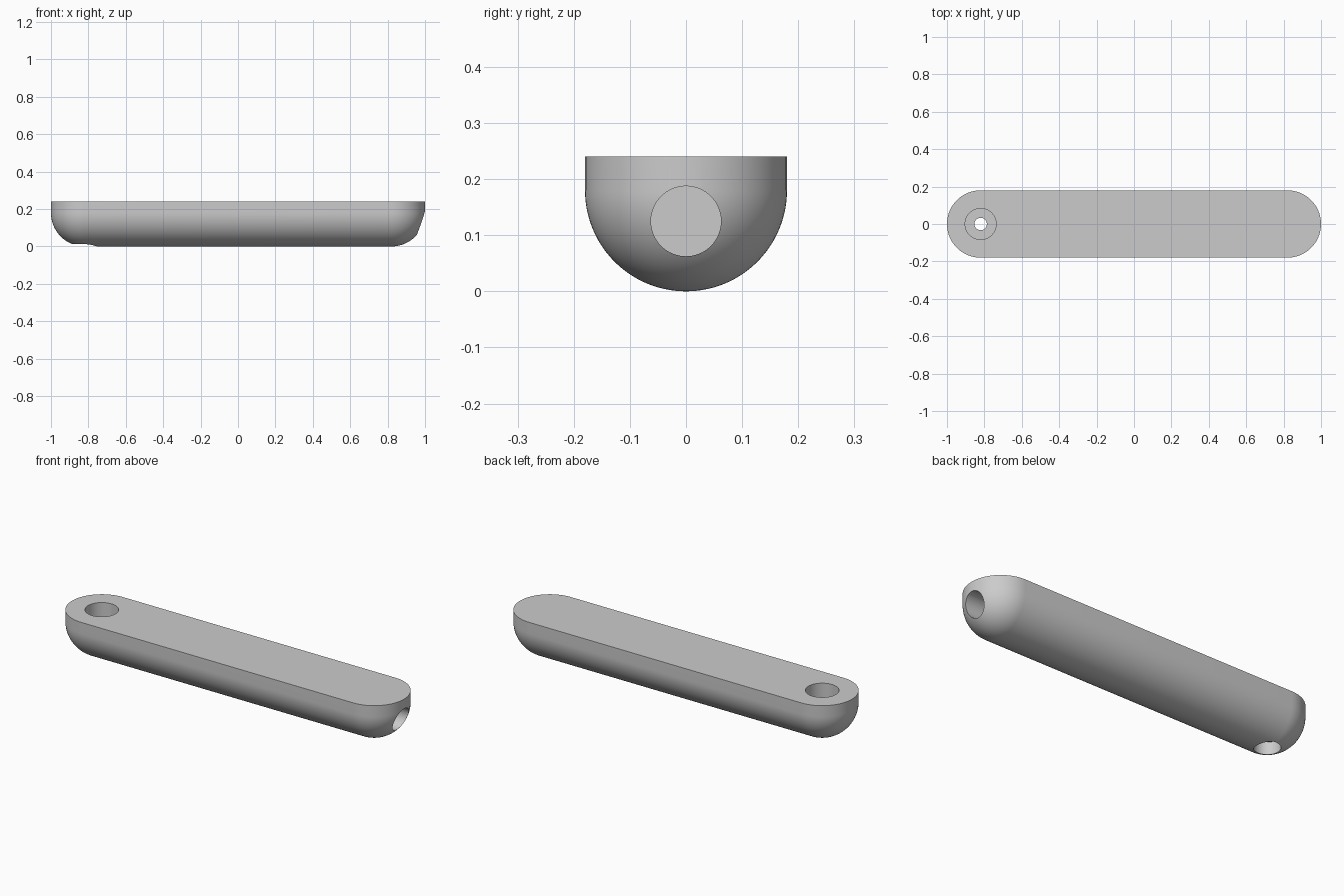
import bpy, bmesh, math
from mathutils import Vector

cube = bpy.data.objects.get("Cube")
if cube:
    bpy.data.objects.remove(cube)

R, HEIGHT = 0.18, 0.24      # end radius and overall height
REACH = 1 - R               # centre of each rounded end
ARC, LEVELS = 40, 28        # segments per end and per quarter round

grey = bpy.data.materials.new("plain grey")
grey.use_nodes = True
GREY = (0.6, 0.6, 0.6, 1)
grey.diffuse_color = GREY
grey.node_tree.nodes["Principled BSDF"].inputs["Base Color"].default_value = GREY


def ring(bm, radius, z):
    """Outline with two half-round ends."""
    verts = []
    for side in (1, -1):
        for i in range(ARC + 1):
            a = math.pi * (i / ARC - 0.5)
            verts.append(bm.verts.new((side * (REACH + radius * math.cos(a)),
                                       side * radius * math.sin(a), z)))
    return verts


# Bar: flat top, straight rim, underside rounded like half a capsule
bm = bmesh.new()
rings = [ring(bm, R, HEIGHT)]
for k in range(LEVELS + 1):
    phi = math.pi / 2 * k / LEVELS
    rings.append(ring(bm, R * math.cos(phi), R - R * math.sin(phi)))
bm.faces.new(rings[0])
for upper, lower in zip(rings, rings[1:]):
    for i in range(len(upper)):
        j = (i + 1) % len(upper)
        bm.faces.new((upper[i], lower[i], lower[j], upper[j]))
bmesh.ops.remove_doubles(bm, verts=bm.verts, dist=1e-5)
bmesh.ops.recalc_face_normals(bm, faces=bm.faces)
mesh = bpy.data.meshes.new("bar")
bm.to_mesh(mesh)
bm.free()
bar = bpy.data.objects.new("bar", mesh)
bpy.context.collection.objects.link(bar)
mesh.materials.append(grey)


def drill(name, start, end, radius):
    """Cut a round hole from start to end."""
    start, end = Vector(start), Vector(end)
    axis = end - start
    bpy.ops.mesh.primitive_cylinder_add(
        vertices=64, radius=radius, depth=axis.length, location=(start + end) / 2,
        rotation=axis.to_track_quat('Z', 'Y').to_euler())
    cutter = bpy.context.object
    cutter.name = name
    cutter.hide_render = True
    cutter.data.materials.append(grey)
    mod = bar.modifiers.new(name, 'BOOLEAN')
    mod.operation, mod.solver, mod.object = 'DIFFERENCE', 'EXACT', cutter
    bpy.context.view_layer.objects.active = bar
    bpy.ops.object.modifier_apply(modifier=name)
    bpy.data.objects.remove(cutter)


# Stepped hole through the right end, blind bore in the left end
drill("top_recess", (-REACH, 0, 0.14), (-REACH, 0, 0.4), 0.083)
drill("bottom_recess", (-REACH, 0, -0.1), (-REACH, 0, 0.08), 0.065)
drill("through_hole", (-REACH, 0, -0.1), (-REACH, 0, 0.4), 0.033)
drill("end_bore", (0.7, 0, 0.125), (1.2, 0, 0.125), 0.0625)

bpy.ops.object.select_all(action='DESELECT')
bar.select_set(True)
bpy.context.view_layer.objects.active = bar
bpy.ops.object.shade_smooth_by_angle(angle=math.radians(30))
